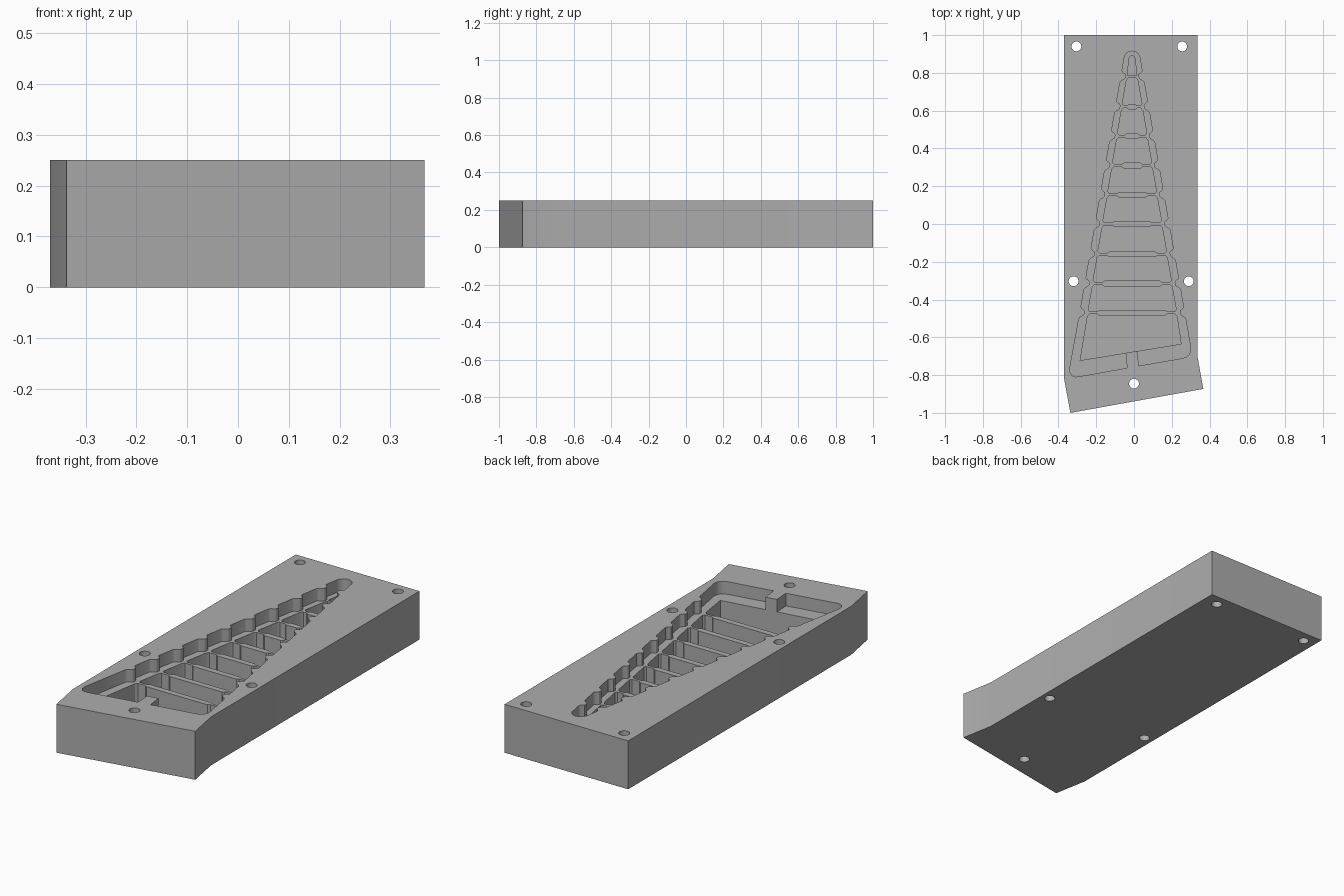
import bpy, bmesh, math

if "Cube" in bpy.data.objects:
    bpy.data.objects.remove(bpy.data.objects["Cube"])

TOP, LEDGE, FLOOR = 0.25, 0.185, 0.06
RIBS = [-0.47, -0.315, -0.16, 0.0, 0.155, 0.31, 0.465, 0.62, 0.78]

grey = bpy.data.materials.new("mid grey")
grey.diffuse_color = (0.42, 0.42, 0.42, 1)
grey.use_nodes = True
grey.node_tree.nodes["Principled BSDF"].inputs["Base Color"].default_value = grey.diffuse_color


def prisms(name, outlines, z0, z1):
    """Upright prisms, one for each outline, in one object."""
    bm = bmesh.new()
    for pts in outlines:
        face = bm.faces.new([bm.verts.new((x, y, z0)) for x, y in pts])
        out = bmesh.ops.extrude_face_region(bm, geom=[face])
        for v in out["geom"]:
            if isinstance(v, bmesh.types.BMVert):
                v.co.z = z1
    bmesh.ops.recalc_face_normals(bm, faces=bm.faces)
    me = bpy.data.meshes.new(name)
    bm.to_mesh(me)
    bm.free()
    ob = bpy.data.objects.new(name, me)
    bpy.context.collection.objects.link(ob)
    me.materials.append(grey)
    return ob


def arc(cx, cy, rx, ry, a0, a1, n):
    return [(cx + rx * math.cos(math.radians(a0 + (a1 - a0) * i / n)),
             cy + ry * math.sin(math.radians(a0 + (a1 - a0) * i / n)))
            for i in range(n + 1)]


# tapering sides of the pocket, and the ledge width inside them
def left(y):
    return -0.338 + (y + 0.767) * 0.174


def right(y):
    return 0.301 - (y + 0.66) * 0.1755


def ledge(y):
    return 0.039 - 0.009 * y


def notched(side, sign):
    """Side of the pocket from bottom to top, with a bump beside each rib."""
    pts = []
    for r in RIBS:
        for dy, d in ((-0.032, 0), (-0.025, 0.004), (-0.013, 0.021), (-0.007, 0.024),
                      (0.007, 0.024), (0.013, 0.021), (0.025, 0.004), (0.032, 0)):
            pts.append((side(r + dy) + sign * d, r + dy))
    return pts


# block
block = prisms("mould_block", [[(-0.37, 1), (-0.37, -0.82), (-0.337, -1),
                                (0.367, -0.873), (0.336, -0.70), (0.336, 1)]], 0, TOP)

# shallow pocket, with a tab left standing at the wide end
pocket = [(-0.037, -0.762), (-0.042, -0.682), (0.016, -0.672), (0.026, -0.751)]
pocket += [(0.255, -0.711), (0.275, -0.705), (0.290, -0.693), (0.299, -0.675), (0.300, -0.655)]
pocket += notched(right, -1)
pocket += arc(-0.0105, 0.87, 0.043, 0.045, 0, 180, 14)
pocket += notched(left, 1)[::-1]
pocket += [(-0.340, -0.765), (-0.338, -0.785), (-0.328, -0.802), (-0.312, -0.809), (-0.295, -0.808)]

# deep cells, separated by ribs that are thicker in the middle
cells = []
for i in range(len(RIBS) + 1):
    def in_l(y):
        return left(y) + ledge(y)

    def in_r(y):
        return right(y) - ledge(y)

    if i == 0:
        pts = [(-0.285, -0.722), (0.249, -0.635)]
    else:
        y, b = RIBS[i - 1] + 0.007, RIBS[i - 1] + 0.015
        l, r = in_l(y), in_r(y)
        s = min(0.05, (r - l) * 0.25)
        pts = [(l, y + 0.01), (l + 0.008, y), (l + s, y), (l + s + 0.01, b),
               (r - s - 0.01, b), (r - s, y), (r - 0.008, y), (r, y + 0.01)]
        if i == len(RIBS):
            pts = [(l, y), (r, y)]
    if i < len(RIBS):
        y, b = RIBS[i] - 0.007, RIBS[i] - 0.015
        l, r = in_l(y), in_r(y)
        s = min(0.05, (r - l) * 0.25)
        pts += [(r + 0.002, y - 0.012), (r - 0.008, y)]
        if i < len(RIBS) - 1:
            pts += [(r - s, y), (r - s - 0.01, b), (l + s + 0.01, b), (l + s, y)]
        pts += [(l + 0.008, y), (l - 0.002, y - 0.012)]
    else:
        pts += arc(-0.0105, 0.872, 0.016, 0.018, 0, 180, 10)
    cells.append(pts)

# bolt holes through the block
holes = [arc(x, y, 0.026, 0.026, 0, 345, 23) for x, y in
         ((-0.305, 0.94), (0.255, 0.94), (-0.32, -0.303), (0.29, -0.303), (0, -0.845))]

cutters = [prisms("pocket_cutter", [pocket], LEDGE, TOP + 0.1),
           prisms("cell_cutter", cells, FLOOR, TOP - 0.02),
           prisms("hole_cutter", holes, -0.1, TOP + 0.1)]
bpy.context.view_layer.objects.active = block
for c in cutters:
    c.hide_render = True
    m = block.modifiers.new(c.name, "BOOLEAN")
    m.operation, m.solver, m.object = "DIFFERENCE", "EXACT", c
    bpy.ops.object.modifier_apply(modifier=m.name)
for c in cutters:
    bpy.data.objects.remove(c)

# smooth the round holes and bumps, keep the edges sharp
block.select_set(True)
bpy.ops.object.shade_smooth_by_angle(angle=math.radians(30))
